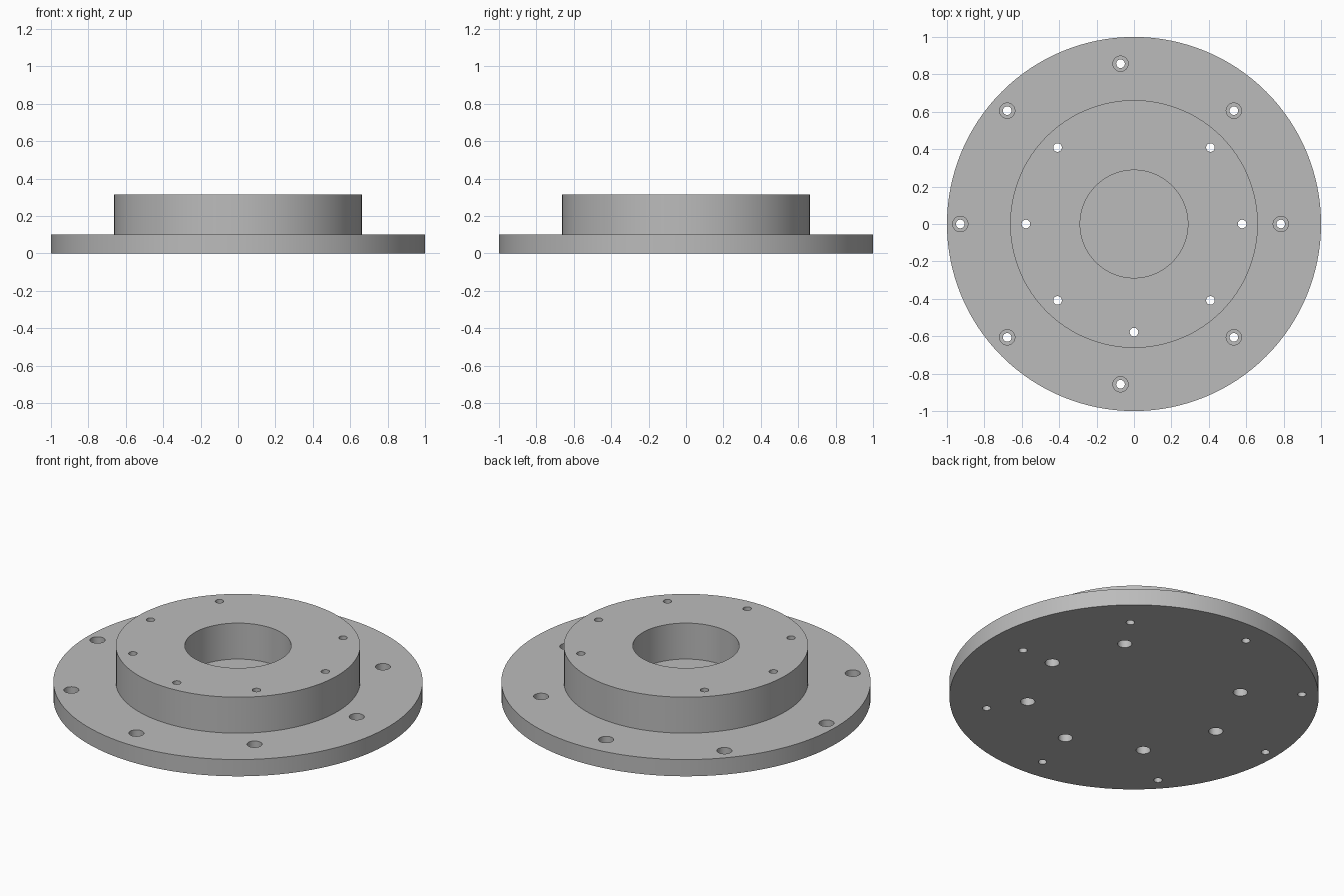
import bpy, math

if "Cube" in bpy.data.objects:
    bpy.data.objects.remove(bpy.data.objects["Cube"])

FLANGE_H, TOTAL_H = 0.10, 0.315
SEG = 128

grey = bpy.data.materials.new("machined_grey")
grey.diffuse_color = (0.5, 0.5, 0.5, 1)
grey.use_nodes = True
grey.node_tree.nodes["Principled BSDF"].inputs["Base Color"].default_value = grey.diffuse_color


def cylinder(name, r, z0, z1, x=0, y=0, seg=SEG):
    bpy.ops.mesh.primitive_cylinder_add(vertices=seg, radius=r, depth=z1 - z0,
                                        location=(x, y, (z0 + z1) / 2))
    ob = bpy.context.object
    ob.name = name
    ob.data.materials.append(grey)
    return ob


def boolean(target, tool, operation):
    mod = target.modifiers.new(operation.lower(), 'BOOLEAN')
    mod.operation, mod.solver, mod.object = operation, 'EXACT', tool
    bpy.context.view_layer.objects.active = target
    bpy.ops.object.modifier_apply(modifier=mod.name)
    bpy.data.objects.remove(tool, do_unlink=True)


def ring(radius, angles, cx=0):
    for a in angles:
        t = math.radians(a)
        yield cx + radius * math.cos(t), radius * math.sin(t)


# Wide flange with the raised hub joined on top
body = cylinder("flanged_hub", 1.0, 0, FLANGE_H)
boolean(body, cylinder("hub", 0.662, FLANGE_H - 0.02, TOTAL_H), 'UNION')

# Blind centre bore, down to the flange top
boolean(body, cylinder("bore", 0.288, FLANGE_H, TOTAL_H + 0.1), 'DIFFERENCE')

# Flange bolt holes: off-centre circle, counterbored from above
for x, y in ring(0.857, range(0, 360, 45), -0.072):
    boolean(body, cylinder("bolt_hole", 0.023, -0.1, 0.2, x, y, 32), 'DIFFERENCE')
    boolean(body, cylinder("counterbore", 0.041, 0.045, 0.2, x, y, 32), 'DIFFERENCE')

# Hub screw holes: one position left out, counterbored from below
for x, y in ring(0.578, [a for a in range(0, 360, 45) if a != 90]):
    boolean(body, cylinder("screw_hole", 0.023, -0.1, 0.5, x, y, 32), 'DIFFERENCE')
    boolean(body, cylinder("counterbore", 0.039, -0.1, 0.055, x, y, 32), 'DIFFERENCE')

# Smooth walls, crisp rims
bpy.ops.object.select_all(action='DESELECT')
body.select_set(True)
bpy.context.view_layer.objects.active = body
bpy.ops.object.shade_smooth_by_angle(angle=math.radians(30))
